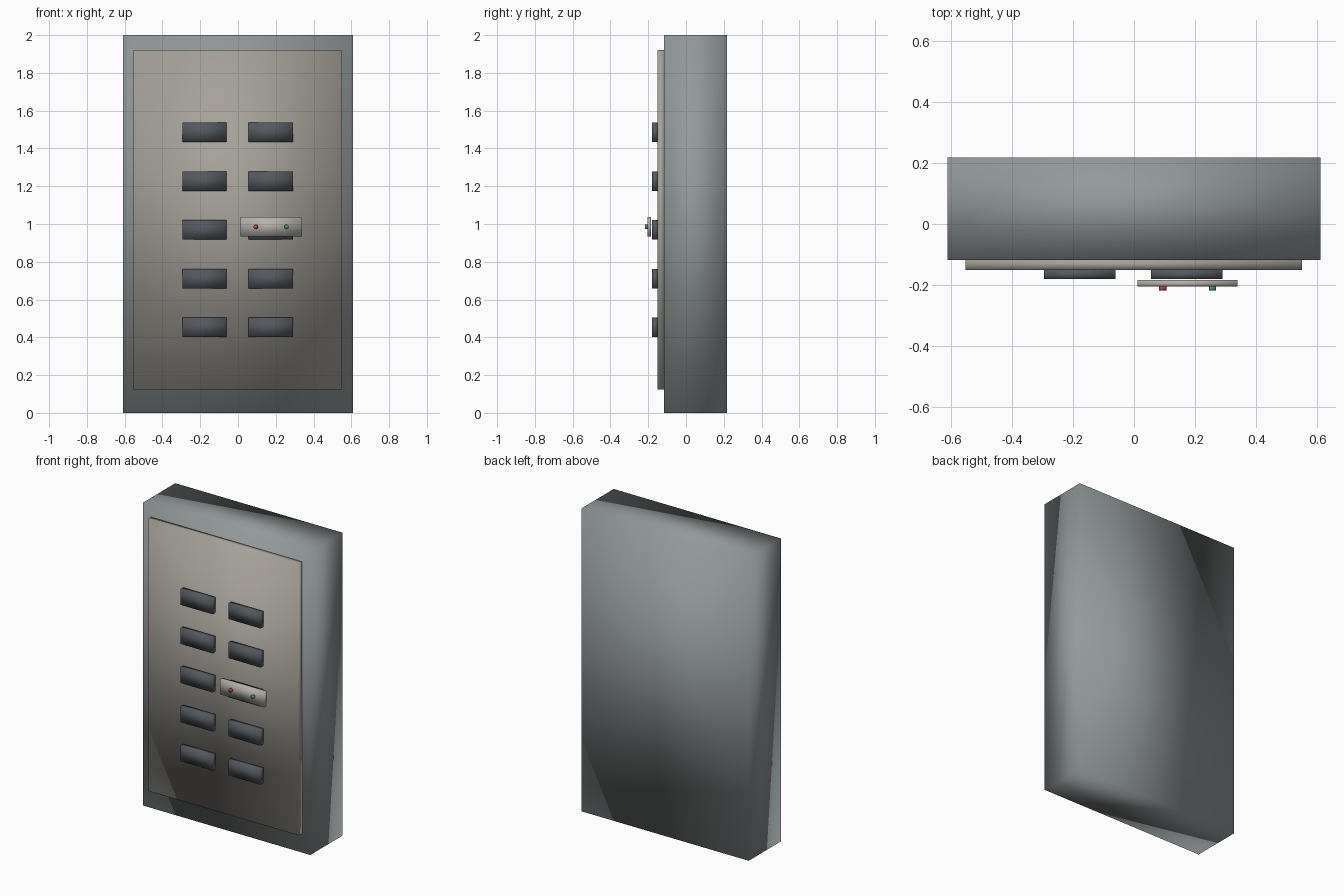
import bpy
import math

if "Cube" in bpy.data.objects:
    bpy.data.objects.remove(bpy.data.objects["Cube"])


def material(name, rgb):
    mat = bpy.data.materials.new(name)
    mat.diffuse_color = (*rgb, 1.0)
    mat.use_nodes = True
    mat.node_tree.nodes["Principled BSDF"].inputs["Base Color"].default_value = mat.diffuse_color
    return mat


def finish(obj, name, mat):
    obj.name = name
    obj.data.materials.append(mat)
    bpy.ops.object.transform_apply(location=False, rotation=True, scale=True)
    bpy.ops.object.shade_smooth()
    return obj


def box(name, x, y, z, mat):
    """Box spanning the (min, max) pairs on each axis."""
    spans = (x, y, z)
    bpy.ops.mesh.primitive_cube_add(size=1, location=[(a + b) / 2 for a, b in spans])
    obj = bpy.context.object
    obj.scale = [b - a for a, b in spans]
    return finish(obj, name, mat)


def lamp(name, x, z, mat):
    """Small round indicator facing the front."""
    y0, y1 = -0.217, -0.203
    bpy.ops.mesh.primitive_cylinder_add(vertices=16, radius=0.012, depth=y1 - y0,
                                        location=(x, (y0 + y1) / 2, z),
                                        rotation=(math.pi / 2, 0, 0))
    return finish(bpy.context.object, name, mat)


case_grey = material("case_grey", (0.29, 0.32, 0.32))
panel_grey = material("panel_grey", (0.38, 0.36, 0.32))
dark_grey = material("dark_grey", (0.09, 0.10, 0.115))
plate_grey = material("plate_grey", (0.46, 0.44, 0.40))
red = material("red", (0.45, 0.06, 0.06))
green = material("green", (0.08, 0.28, 0.16))

# Cabinet case and raised front panel
box("cabinet_case", (-0.61, 0.61), (-0.117, 0.217), (0, 2), case_grey)
box("front_panel", (-0.552, 0.549), (-0.15, -0.115), (0.125, 1.92), panel_grey)

# Two columns of five dark blocks
for col, cx in enumerate((-0.177, 0.173)):
    for row in range(5):
        cz = 0.453 + 0.258 * row
        box(f"block_{col}_{row}", (cx - 0.117, cx + 0.117), (-0.18, -0.149),
            (cz - 0.0515, cz + 0.0515), dark_grey)

# Control plate with its two indicator lamps
box("control_plate", (0.012, 0.338), (-0.205, -0.184), (0.934, 1.036), plate_grey)
lamp("red_lamp", 0.094, 0.985, red)
lamp("green_lamp", 0.257, 0.985, green)
